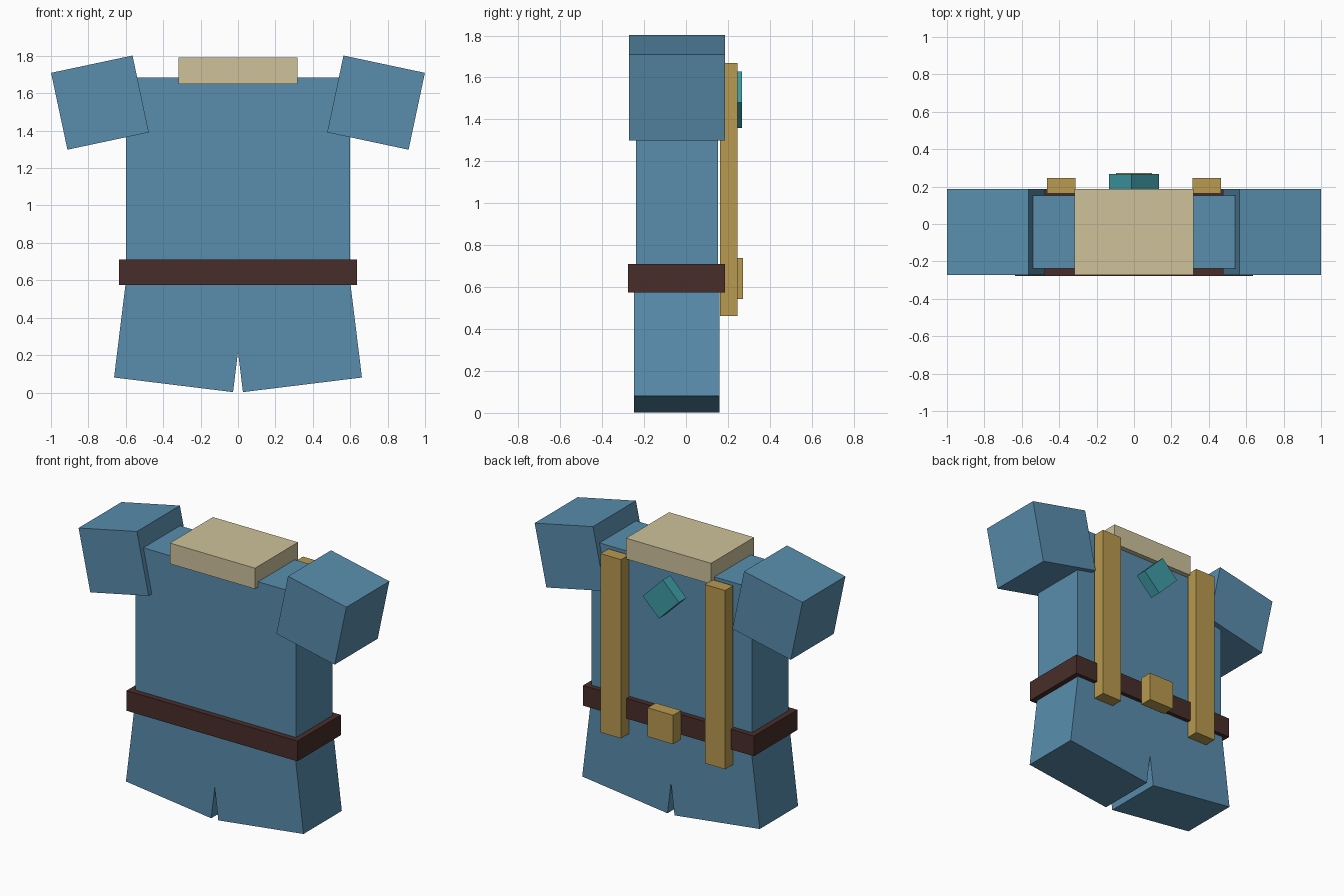
import bpy
import math

if "Cube" in bpy.data.objects:
    bpy.data.objects.remove(bpy.data.objects["Cube"])


def material(name, rgb):
    m = bpy.data.materials.new(name)
    m.diffuse_color = (*rgb, 1.0)
    m.use_nodes = True
    m.node_tree.nodes["Principled BSDF"].inputs["Base Color"].default_value = m.diffuse_color
    return m


BLUE = material("blue cloth", (0.10, 0.27, 0.42))
CREAM = material("cream cloth", (0.62, 0.54, 0.33))
TAN = material("tan leather", (0.48, 0.32, 0.08))
BROWN = material("brown leather", (0.065, 0.027, 0.023))
TEAL = material("teal", (0.05, 0.33, 0.38))


def box(name, center, size, mat, tilt=0.0):
    """Box of a given size, tilted in degrees about the front-back axis."""
    bpy.ops.mesh.primitive_cube_add(size=1, location=center,
                                    rotation=(0, math.radians(tilt), 0))
    ob = bpy.context.object
    ob.name = name
    ob.scale = size
    bpy.ops.object.transform_apply(location=False, rotation=False, scale=True)
    ob.data.materials.append(mat)
    return ob


# Shirt body, collar and belt
box("torso", (0, -0.043, 1.143), (1.2, 0.39, 1.085), BLUE)
box("collar", (0, -0.043, 1.72), (0.635, 0.458, 0.14), CREAM)
box("belt", (0, -0.045, 0.643), (1.275, 0.464, 0.136), BROWN)

# Paired parts, mirrored across x
for side, s in (("left", -1), ("right", 1)):
    box(f"{side}_sleeve", (s * 0.738, -0.043, 1.55), (0.445, 0.458, 0.42), BLUE, s * 12)
    box(f"{side}_trouser_leg", (s * 0.308, -0.044, 0.339), (0.641, 0.408, 0.60), BLUE, -s * 7)
    box(f"{side}_back_strap", (s * 0.389, 0.204, 1.066), (0.152, 0.084, 1.206), TAN)

# Details on the back
box("belt_pouch", (0, 0.23, 0.641), (0.19, 0.086, 0.195), TAN)
box("back_badge", (0, 0.228, 1.494), (0.211, 0.08, 0.17), TEAL, 45)
